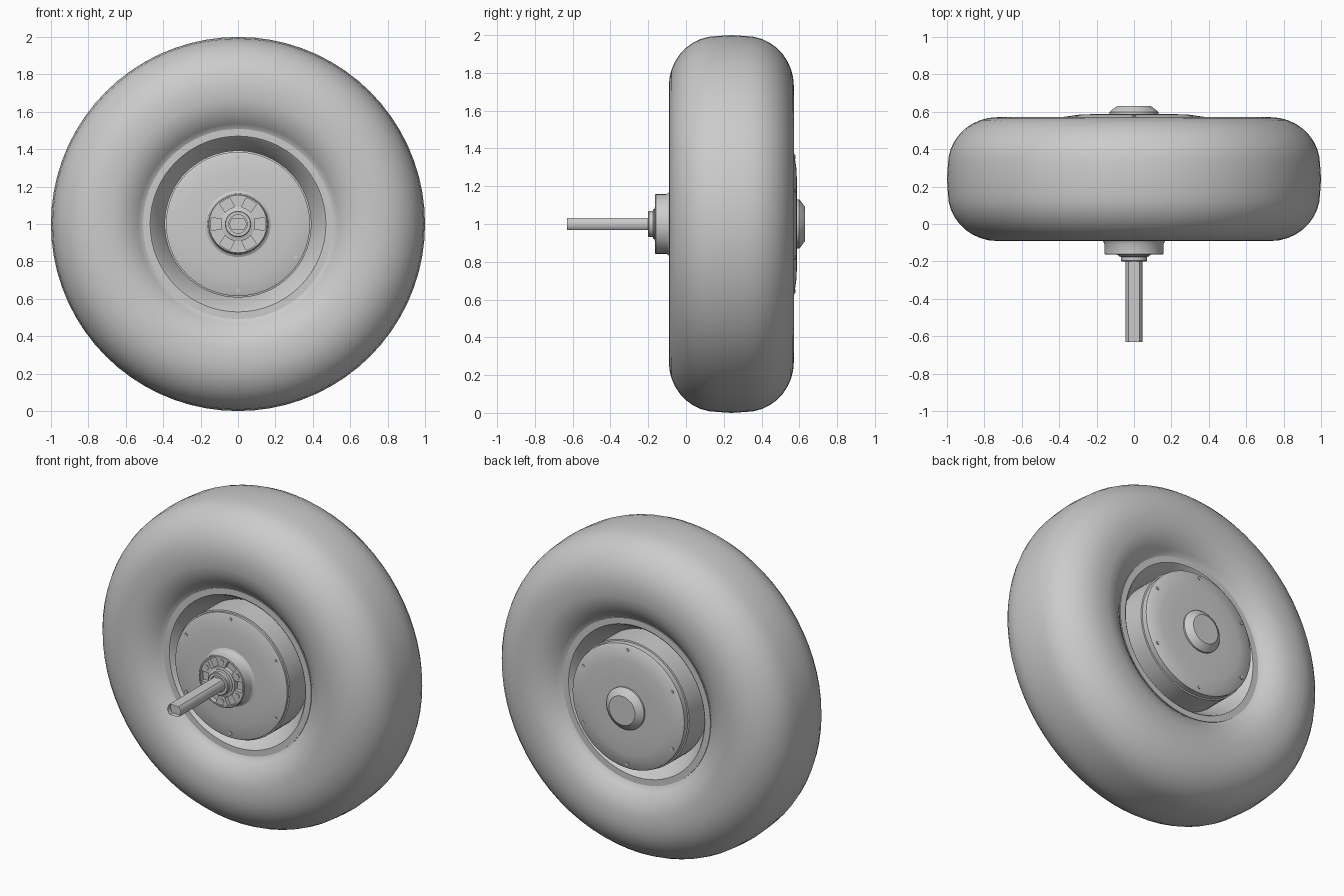
import bpy, bmesh
from math import sin, cos, pi, radians, asin

if "Cube" in bpy.data.objects:
    bpy.data.objects.remove(bpy.data.objects["Cube"])

MID = 0.24  # y of the wheel's centre plane; the axle runs along y at z = 1


def finish(bm, name, angle=30):
    bmesh.ops.remove_doubles(bm, verts=bm.verts, dist=1e-5)
    bmesh.ops.recalc_face_normals(bm, faces=bm.faces)
    me = bpy.data.meshes.new(name)
    bm.to_mesh(me)
    bm.free()
    ob = bpy.data.objects.new(name, me)
    bpy.context.collection.objects.link(ob)
    bpy.ops.object.select_all(action='DESELECT')
    ob.select_set(True)
    bpy.context.view_layer.objects.active = ob
    bpy.ops.object.shade_smooth_by_angle(angle=radians(angle))
    return ob


def lathe(name, profile, segs=64, closed=False, angle=30):
    """Spin (radius, y) points about the axle."""
    bm = bmesh.new()
    rings = [[bm.verts.new((r * sin(2 * pi * i / segs), y, 1 + r * cos(2 * pi * i / segs)))
              for i in range(segs)] if r > 0 else [bm.verts.new((0, y, 1))] * segs
             for r, y in profile]
    pairs = list(zip(rings, rings[1:]))
    if closed:
        pairs.append((rings[-1], rings[0]))
    for a, b in pairs:
        for i in range(segs):
            j = (i + 1) % segs
            bm.faces.new(dict.fromkeys((a[i], a[j], b[j], b[i])))
    return finish(bm, name, angle)


def prism(bm, outline, y0, y1):
    """Extrude an (x, z) outline along y."""
    a = [bm.verts.new((x, y0, z)) for x, z in outline]
    b = [bm.verts.new((x, y1, z)) for x, z in outline]
    n = len(a)
    bm.faces.new(a)
    bm.faces.new(b[::-1])
    for i in range(n):
        bm.faces.new((a[i], b[i], b[(i + 1) % n], a[(i + 1) % n]))


def ngon(x, z, r, n):
    return [(x + r * cos(2 * pi * i / n), z + r * sin(2 * pi * i / n)) for i in range(n)]


def around(r, k, offset=0):
    a = pi / 2 + k * pi / 3 + offset
    return r * cos(a), 1 + r * sin(a)


# tyre: half section from bead to crown, mirrored across the centre plane
half = [(0.47, 0.15), (0.47, 0.235), (0.51, 0.24), (0.535, 0.265), (0.57, 0.293),
        (0.62, 0.318), (0.67, 0.329), (0.73, 0.331)]
half += [(0.73 + 0.265 * sin(t * pi / 18), 0.076 + 0.255 * cos(t * pi / 18)) for t in range(1, 10)]
section = [(r, MID - w) for r, w in half] + [(1.0, MID)] + [(r, MID + w) for r, w in reversed(half)]
lathe("tyre", section, segs=72, closed=True, angle=40)

# rim: lips at the tyre beads, sloping down to the drum
rim = [(0.508, 0.236), (0.508, 0.245), (0.470, 0.245), (0.462, 0.238), (0.40, 0.13), (0.385, 0.10)]
lathe("rim", [(r, MID - w) for r, w in rim] + [(r, MID + w) for r, w in reversed(rim)], closed=True)

# motor drum with slightly domed side covers
lathe("hub_drum", [(0, -0.086), (0.20, -0.085), (0.29, -0.080), (0.375, -0.070), (0.385, -0.066),
                   (0.385, -0.052), (0.393, -0.050), (0.393, 0.53), (0.385, 0.532), (0.385, 0.566),
                   (0.375, 0.573), (0.29, 0.585), (0.20, 0.588), (0, 0.588)])

# end cap on the back
lathe("hub_cap", [(0.13, 0.575), (0.13, 0.598), (0.122, 0.607), (0.09, 0.63), (0, 0.63)], segs=48)

# brake mount on the front: raised outer lip, recessed ring, inner collar
lathe("brake_mount", [(0.185, -0.08), (0.165, -0.092), (0.158, -0.105), (0.158, -0.160),
                      (0.154, -0.164), (0.146, -0.164), (0.146, -0.135), (0.092, -0.135),
                      (0.092, -0.164), (0.082, -0.168), (0, -0.168)], segs=48)

# six bolt pads in the recess, and their hexagonal bolts
pads, bolts = bmesh.new(), bmesh.new()
for k in range(6):
    prism(pads, [around(0.090, k, -0.20), around(0.147, k, -0.30), around(0.148, k),
                 around(0.147, k, 0.30), around(0.090, k, 0.20)], -0.160, -0.13)
    prism(bolts, ngon(*around(0.122, k), 0.017, 6), -0.163, -0.15)
finish(pads, "mount_pads")
finish(bolts, "mount_bolts")

# small cover screws on both sides
screws = bmesh.new()
for k in range(6):
    x, z = around(0.355, k)
    prism(screws, ngon(x, z, 0.011, 10), -0.077, -0.06)
    prism(screws, ngon(x, z, 0.011, 10), 0.56, 0.580)
finish(screws, "cover_screws")

# stepped bearing seal around the axle
lathe("axle_seal", [(0.080, -0.15), (0.080, -0.172), (0.070, -0.176), (0.070, -0.196),
                    (0.066, -0.200), (0.050, -0.200), (0.050, -0.19), (0, -0.19)], segs=40)

# axle: round bar with flats on top and bottom, and a socket in the end
R, FLAT = 0.045, 0.033
t0 = asin(FLAT / R)
side = [-t0 + 2 * t0 * i / 8 for i in range(9)]
outline = [(R * cos(a), 1 + R * sin(a)) for a in side] + [(-R * cos(a), 1 - R * sin(a)) for a in side]
bm = bmesh.new()
prism(bm, outline, -0.63, -0.15)
tip = min(bm.faces, key=lambda f: f.calc_center_median().y)
bmesh.ops.inset_region(bm, faces=[tip], thickness=0.014)
for v in tip.verts:
    v.co.y += 0.03
finish(bm, "axle")
